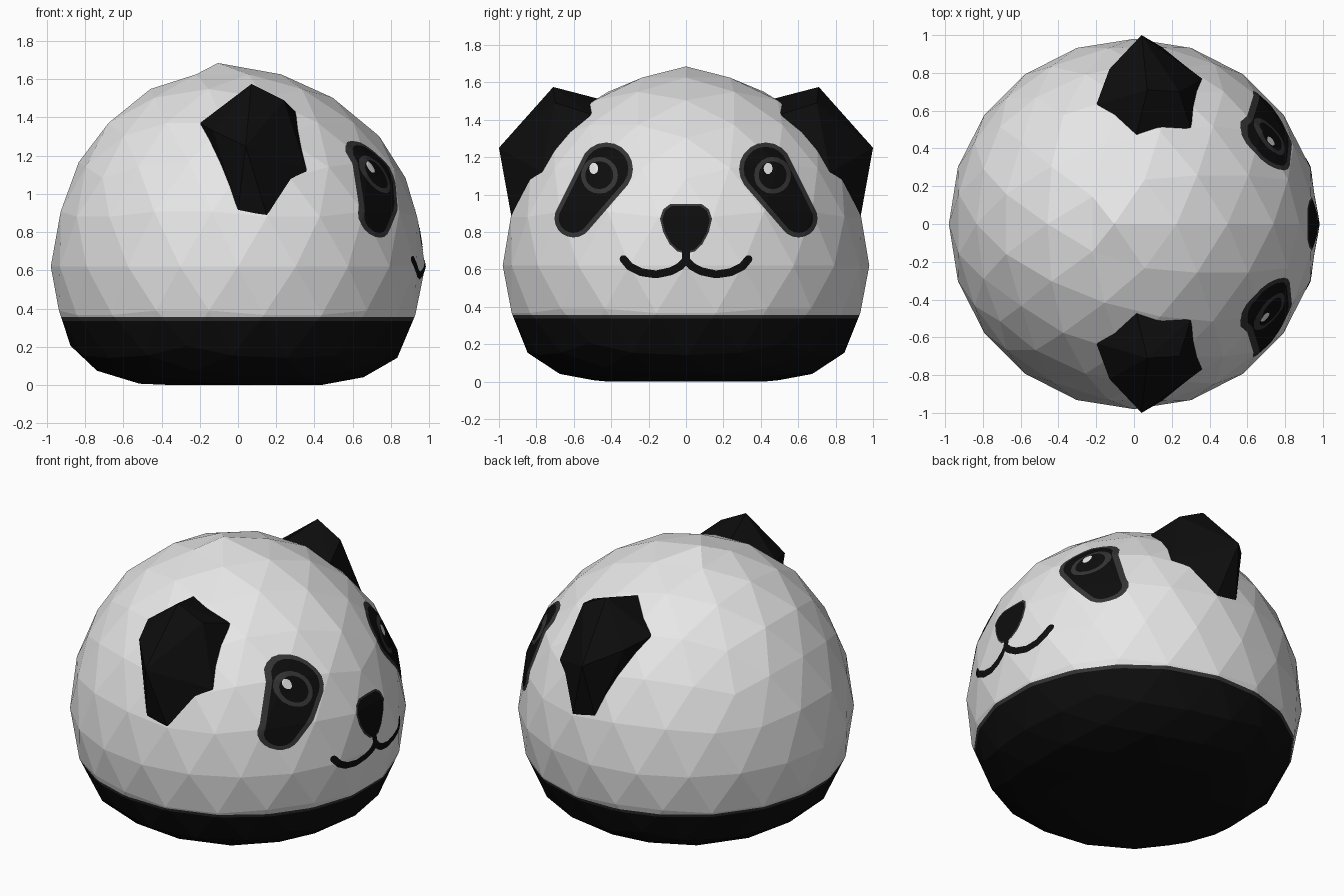
import bpy, bmesh, math
from mathutils import Vector
from mathutils.geometry import convex_hull_2d

if "Cube" in bpy.data.objects:
    bpy.data.objects.remove(bpy.data.objects["Cube"])


def material(name, r, g, b):
    m = bpy.data.materials.new(name)
    m.diffuse_color = (r, g, b, 1)
    m.use_nodes = True
    m.node_tree.nodes["Principled BSDF"].inputs["Base Color"].default_value = m.diffuse_color
    return m


WHITE = material("white_fur", 0.8, 0.8, 0.8)
BLACK = material("black_fur", 0.004, 0.004, 0.004)
GREY = material("dark_grey_edge", 0.035, 0.035, 0.035)
CENTRE = Vector((0, 0, 0.62))


def add_object(name, bm, *mats):
    me = bpy.data.meshes.new(name)
    bm.to_mesh(me)
    bm.free()
    for m in mats:
        me.materials.append(m)
    ob = bpy.data.objects.new(name, me)
    bpy.context.collection.objects.link(ob)
    return ob


# Head: icosphere with a slightly raised crown and a flattened underside
PROFILE = [(0, 0), (-0.31, -0.29), (-0.49, -0.465), (-0.72, -0.585),
           (-0.86, -0.62), (-1.1, -0.62)]


def squash(s):
    if s >= 0:
        return 1.06 * s
    for (a, fa), (b, fb) in zip(PROFILE, PROFILE[1:]):
        if s >= b:
            return fa + (fb - fa) * (s - a) / (b - a)


bm = bmesh.new()
bmesh.ops.create_icosphere(bm, subdivisions=3, radius=0.98)
for v in bm.verts:
    s = v.co.z
    if s > 0.975:                      # crown point leans backwards
        v.co.x, v.co.z = -0.105, 1.065
    else:
        if s > 0.7:
            v.co.x -= 0.02
        v.co.z = squash(s)
    v.co += CENTRE
source = bpy.data.meshes.new("head_source")
bm.to_mesh(source)

# Black base and its grey rim, cut into the head by height
RIM_LOW, RIM_HIGH = 0.336, 0.356
for h in (RIM_LOW, RIM_HIGH):
    bmesh.ops.bisect_plane(bm, geom=bm.verts[:] + bm.edges[:] + bm.faces[:],
                           plane_co=(0, 0, h), plane_no=(0, 0, 1))
for f in bm.faces:
    z = f.calc_center_median().z
    f.material_index = 1 if z < RIM_LOW else 2 if z < RIM_HIGH else 0
add_object("head", bm, WHITE, BLACK, GREY)

# Ears: faceted hulls set into the head sides
EAR = [(.07, .71, 1.575), (.04, 1.0, 1.25), (-.2, .63, 1.37), (.36, .77, 1.12),
       (.3, .51, 1.43), (.01, .46, 1.51), (0, .925, .91), (.15, .935, .89),
       (.24, .7, 1.49), (-.13, .82, 1.33), (.05, .5, 1.1)]
for side, label in ((1, "left"), (-1, "right")):
    bm = bmesh.new()
    for x, y, z in EAR:
        bm.verts.new((x, y * side, z))
    hull = bmesh.ops.convex_hull(bm, input=bm.verts[:])
    bmesh.ops.delete(bm, geom=[g for g in hull["geom_interior"]
                               if isinstance(g, bmesh.types.BMVert)], context='VERTS')
    bmesh.ops.recalc_face_normals(bm, faces=bm.faces[:])
    add_object("ear_" + label, bm, BLACK)


# Face markings: the head surface trimmed to convex (y, z) outlines, lifted a little
def marking(name, outlines, lift, mat):
    out = bmesh.new()
    for pts in outlines:
        pts = [Vector(pts[i]) for i in convex_hull_2d(pts)]
        mid = sum(pts, Vector((0, 0))) / len(pts)
        bm = bmesh.new()
        bm.from_mesh(source)
        bm.normal_update()
        bmesh.ops.delete(bm, geom=[f for f in bm.faces if f.normal.x < 0.1], context='FACES')
        for a, b in zip(pts, pts[1:] + pts[:1]):
            n = Vector((b.y - a.y, a.x - b.x))
            if n.dot(a - mid) < 0:
                n = -n
            bmesh.ops.bisect_plane(bm, geom=bm.verts[:] + bm.edges[:] + bm.faces[:],
                                   plane_co=(0, a.x, a.y), plane_no=(0, n.x, n.y),
                                   clear_outer=True)
        for v in bm.verts:
            v.co += (v.co - CENTRE).normalized() * lift
        tmp = bpy.data.meshes.new("tmp")
        bm.to_mesh(tmp)
        bm.free()
        out.from_mesh(tmp)
        bpy.data.meshes.remove(tmp)
    add_object(name, out, mat)


def circle(y, z, r, n=20, rz=None):
    return [(y + r * math.cos(math.tau * i / n), z + (rz or r) * math.sin(math.tau * i / n))
            for i in range(n)]


# Eyes: patch, ring, iris and highlight
for side, label in ((1, "left"), (-1, "right")):
    def patch(inset):
        return [circle(side * .425, 1.135, .142 - inset) + circle(side * .6, .872, .102 - inset)]
    marking("eye_rim_" + label, patch(0), 0.002, GREY)
    marking("eye_patch_" + label, patch(0.024), 0.004, BLACK)
    marking("eye_ring_" + label, [circle(side * .46, 1.10, .098)], 0.006, GREY)
    marking("eye_iris_" + label, [circle(side * .46, 1.10, .074)], 0.0075, BLACK)
    marking("eye_highlight_" + label,
            [circle(side * .462 - .027, 1.135, .024, 10, .03)], 0.009, WHITE)

# Nose with a thin grey rim
HALF_NOSE = [(0, .95), (.085, .948), (.122, .92), (.139, .87), (.122, .80),
             (.088, .735), (.045, .695), (0, .685)]
nose = [(s * y, z) for s in (1, -1) for y, z in HALF_NOSE]
marking("nose_rim", [nose], 0.002, GREY)
marking("nose", [[(y * .91, .81 + (z - .81) * .92) for y, z in nose]], 0.004, BLACK)

# Mouth: a short stem and two curved strokes
CURVE = [(0, .71), (0, .65), (.03, .617), (.08, .59), (.16, .573), (.24, .585),
         (.30, .615), (.333, .655)]
strokes = [circle(s * a[0], a[1], .021, 10) + circle(s * b[0], b[1], .021, 10)
           for s in (1, -1) for a, b in zip(CURVE, CURVE[1:]) if s > 0 or b[0] > 0]
marking("mouth", strokes, 0.003, BLACK)
bpy.data.meshes.remove(source)
